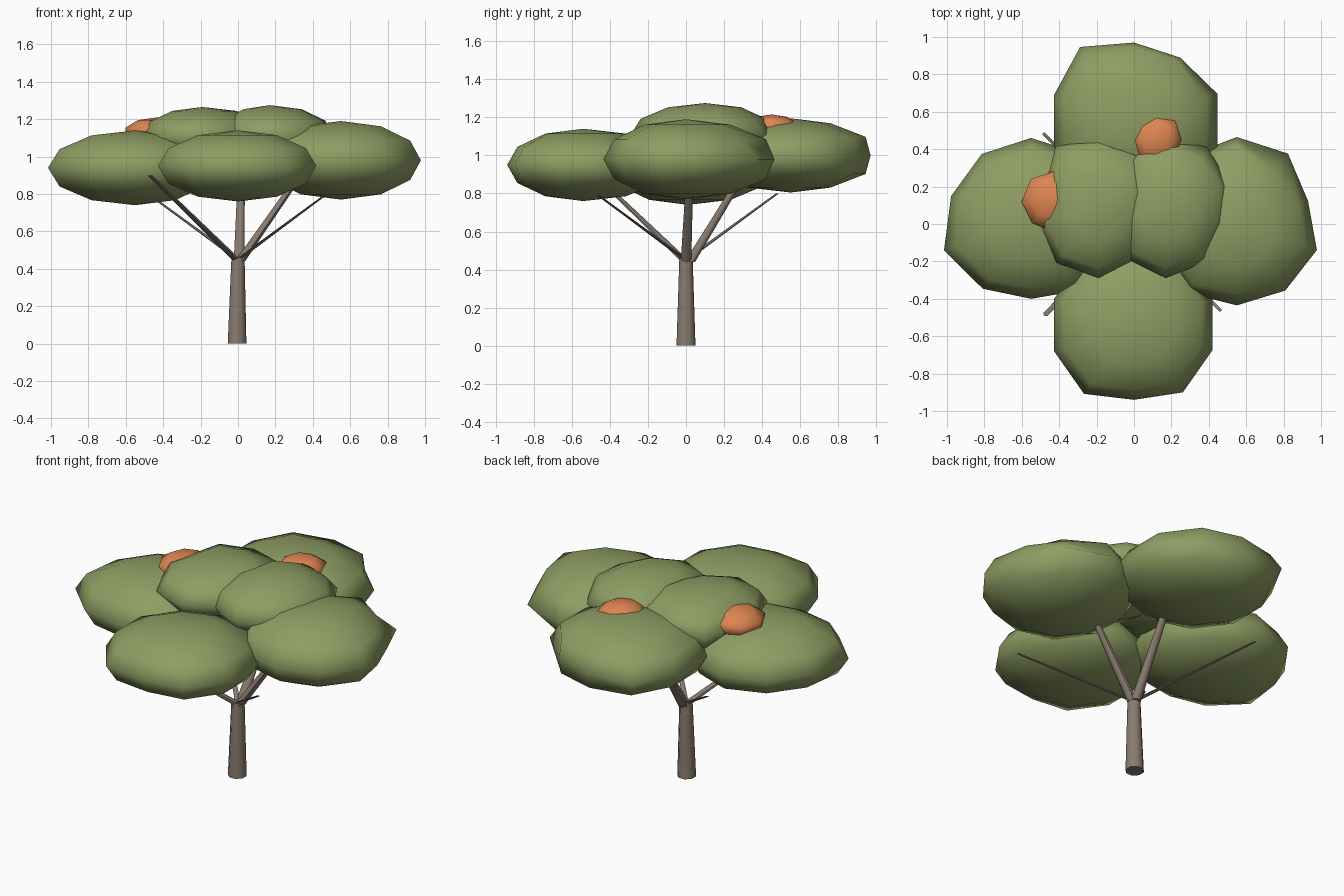
import bpy, bmesh, math
from mathutils import Vector

if "Cube" in bpy.data.objects:
    bpy.data.objects.remove(bpy.data.objects["Cube"])


def material(name, rgb):
    m = bpy.data.materials.new(name)
    m.diffuse_color = (*rgb, 1)
    m.use_nodes = True
    m.node_tree.nodes["Principled BSDF"].inputs["Base Color"].default_value = m.diffuse_color
    return m


GREEN = material("leaf green", (0.27, 0.34, 0.125))
BROWN = material("bark brown", (0.25, 0.20, 0.16))
ORANGE = material("blossom orange", (0.73, 0.235, 0.085))


def make_object(name, bm, mat):
    bmesh.ops.recalc_face_normals(bm, faces=bm.faces)
    me = bpy.data.meshes.new(name)
    bm.to_mesh(me)
    bm.free()
    me.materials.append(mat)
    ob = bpy.data.objects.new(name, me)
    bpy.context.collection.objects.link(ob)
    return ob


def clump(name, centre, height, radii, mat, rings=6):
    """Flattened sphere whose radius varies around its equator."""
    n = len(radii)
    bm = bmesh.new()
    bmesh.ops.create_uvsphere(bm, u_segments=n, v_segments=rings, radius=1)
    for v in bm.verts:
        flat = math.hypot(v.co.x, v.co.y)
        i = round(math.atan2(v.co.y, v.co.x) / (2 * math.pi) * n) % n
        r = radii[i] if flat > 1e-4 else 0
        v.co = Vector(centre) + Vector((v.co.x * r, v.co.y * r, v.co.z * height))
    for f in bm.faces:
        f.smooth = True
    return make_object(name, bm, mat)


def limb(name, start, end, r0, r1, sides=8):
    """Tapered limb with level end rings."""
    bm = bmesh.new()
    loops = []
    for p, r in ((start, r0), (end, r1)):
        loops.append([bm.verts.new((p[0] + r * math.cos(a), p[1] + r * math.sin(a), p[2]))
                      for a in (2 * math.pi * (k + 0.5) / sides for k in range(sides))])
    for k in range(sides):
        j = (k + 1) % sides
        f = bm.faces.new((loops[0][k], loops[0][j], loops[1][j], loops[1][k]))
        f.smooth = True
    for lp in loops:
        bm.faces.new(lp)
    ob = make_object(name, bm, BROWN)
    bpy.ops.object.select_all(action='DESELECT')
    ob.select_set(True)
    bpy.context.view_layer.objects.active = ob
    bpy.ops.object.shade_smooth_by_angle(angle=math.radians(50))


# Trunk and the branches that fan out from its top
limb("trunk", (-0.005, 0, 0), (0, 0, 0.46), 0.054, 0.038)
limb("right_branch", (0.01, 0, 0.44), (0.33, 0.02, 0.90), 0.030, 0.020)
limb("back_branch", (0.005, 0.02, 0.44), (0.02, 0.33, 0.95), 0.030, 0.020)
limb("front_left_branch", (0, 0, 0.44), (-0.47, -0.48, 0.90), 0.026, 0.014)
limb("front_right_branch", (0, 0, 0.45), (0.46, -0.46, 0.79), 0.016, 0.009)
limb("back_left_branch", (0, 0, 0.45), (-0.48, 0.48, 0.80), 0.016, 0.009)

# Leaf canopy: four wide clumps and two on top
clump("left_canopy", (-0.55, 0.01, 0.94), 0.20,
      (.45, .45, .45, .46, .45, .45, .49, .44, .41, .45), GREEN)
clump("right_canopy", (0.55, 0, 0.98), 0.21,
      (.45, .40, .465, .485, .45, .45, .45, .455, .435, .44), GREEN)
clump("front_canopy", (0, -0.54, 0.95), 0.19,
      (.44, .44, .45, .45, .45, .45, .45, .455, .40, .445), GREEN)
clump("back_canopy", (0, 0.55, 1.0), 0.195,
      (.47, .47, .42, .455, .49, .45, .45, .45, .45, .45), GREEN)
clump("top_left_canopy", (-0.19, 0.10, 1.11), 0.155,
      (.33, .38, .35, .38, .39, .30, .34, .38, .39, .35), GREEN)
clump("top_right_canopy", (0.17, 0.10, 1.11), 0.165,
      (.34, .36, .38, .37, .35, .26, .30, .355, .39, .37), GREEN)

# Orange blossom clumps tucked beside the top canopy
clump("left_blossom", (-0.43, 0.12, 1.13), 0.08,
      (.17, .17, .17, .18, .18, .17, .17, .17), ORANGE, 5)
clump("back_blossom", (0.12, 0.45, 1.15), 0.065,
      (.14, .15, .14, .14, .14, .14, .14, .14), ORANGE, 5)
